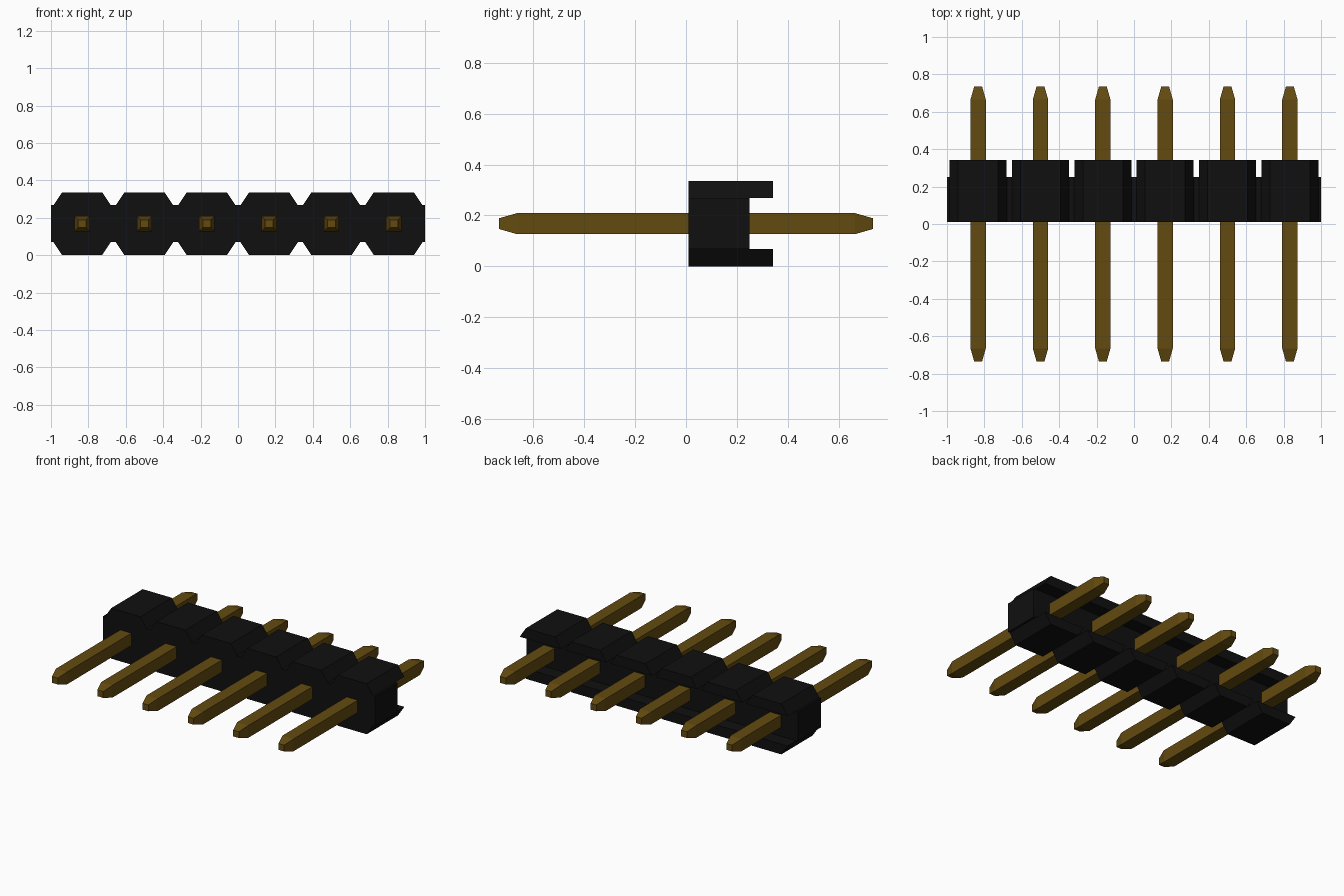
import bpy, bmesh

if "Cube" in bpy.data.objects:
    bpy.data.objects.remove(bpy.data.objects["Cube"])

PITCH = 1 / 3
CENTRES = [(i - 2.5) * PITCH for i in range(6)]
HEIGHT, LOW, HIGH = 0.336, 0.069, 0.267
MID = HEIGHT / 2


def material(name, rgb):
    m = bpy.data.materials.new(name)
    m.diffuse_color = (*rgb, 1)
    m.use_nodes = True
    m.node_tree.nodes["Principled BSDF"].inputs["Base Color"].default_value = m.diffuse_color
    return m


black = material("black plastic", (0.005, 0.005, 0.005))
gold = material("dark gold", (0.125, 0.068, 0.005))


def add_object(name, bm, mat):
    bmesh.ops.recalc_face_normals(bm, faces=bm.faces)
    mesh = bpy.data.meshes.new(name)
    bm.to_mesh(mesh)
    bm.free()
    mesh.materials.append(mat)
    ob = bpy.data.objects.new(name, mesh)
    bpy.context.collection.objects.link(ob)
    return ob


def loft(sections):
    """Join matching outlines into one closed solid."""
    bm = bmesh.new()
    rings = [[bm.verts.new(p) for p in s] for s in sections]
    for a, b in zip(rings, rings[1:]):
        for i in range(len(a)):
            j = (i + 1) % len(a)
            bm.faces.new((a[i], a[j], b[j], b[i]))
    bm.faces.new(rings[0])
    bm.faces.new(rings[-1])
    return bm


def rectangle(y, hx, z0, z1, x=0):
    return [(x - hx, y, z0), (x + hx, y, z0), (x + hx, y, z1), (x - hx, y, z1)]


# Housing: notched outline extruded to the full depth
top = [(-1, HIGH)]
for x in CENTRES:
    top += [(x - 0.153, HIGH), (x - 0.107, HEIGHT),
            (x + 0.107, HEIGHT), (x + 0.153, HIGH)]
top.append((1, HIGH))
outline = top + [(x, HEIGHT - z) for x, z in reversed(top)]
housing = add_object("housing", loft([[(x, y, z) for x, z in outline]
                                      for y in (0.01, 0.341)]), black)

# Rear channel leaves overhanging lips above and below
cutter = add_object("channel_cutter",
                    loft([rectangle(y, 1.2, LOW - 0.001, HIGH + 0.001)
                          for y in (0.25, 0.5)]), black)
cutter.hide_render = True
cutter.hide_viewport = True
cut = housing.modifiers.new("channel", 'BOOLEAN')
cut.operation = 'DIFFERENCE'
cut.solver = 'EXACT'
cut.object = cutter

# Square pins with tapered ends
for n, x in enumerate(CENTRES, 1):
    sections = [rectangle(y, h, MID - h, MID + h, x) for y, h in
                ((-0.735, 0.021), (-0.665, 0.041), (0.665, 0.041), (0.735, 0.021))]
    add_object(f"pin_{n}", loft(sections), gold)
